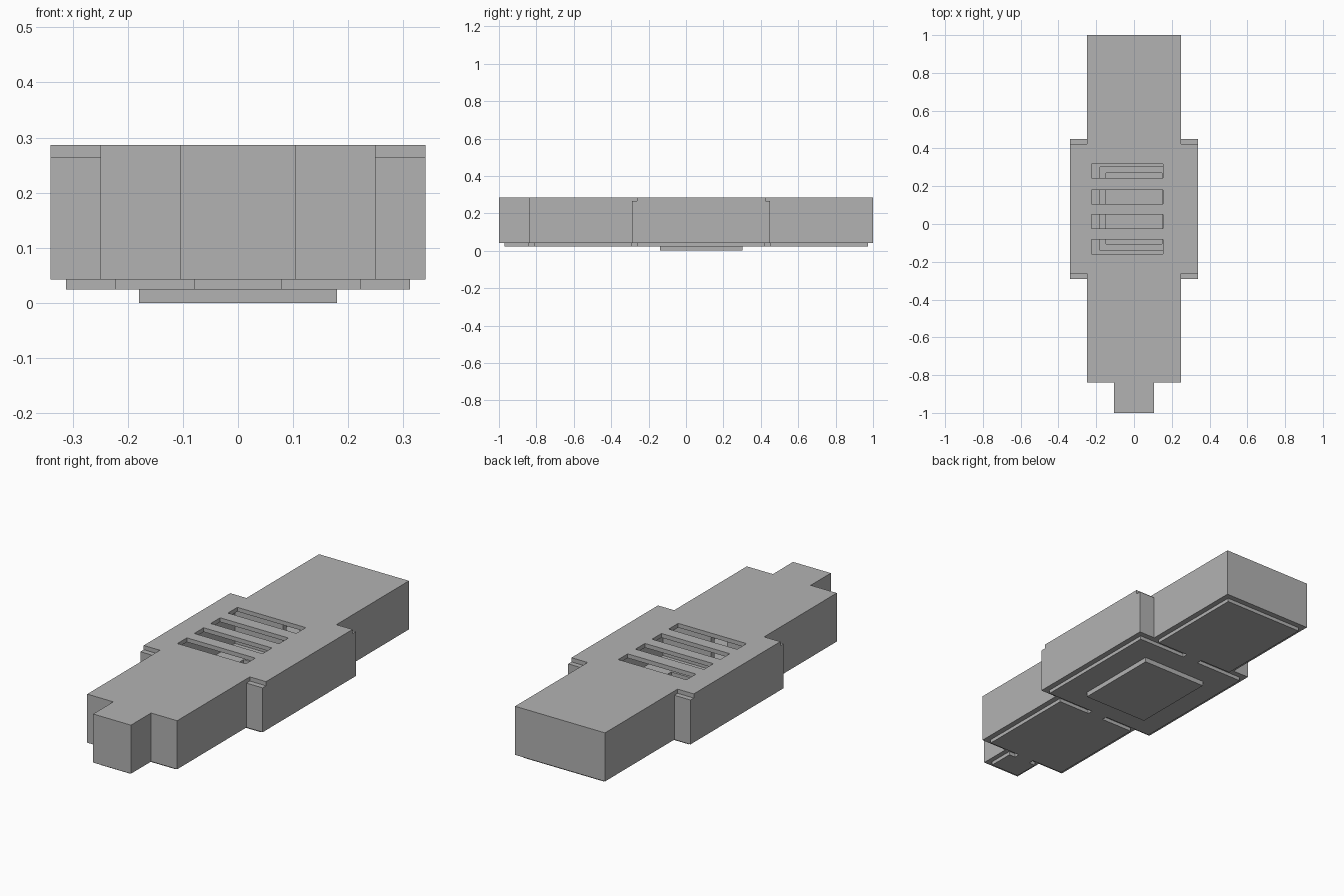
import bpy, bmesh

if "Cube" in bpy.data.objects:
    bpy.data.objects.remove(bpy.data.objects["Cube"])

grey = bpy.data.materials.new("plain grey")
grey.diffuse_color = (0.45, 0.45, 0.45, 1)
grey.use_nodes = True
grey.node_tree.nodes["Principled BSDF"].inputs["Base Color"].default_value = grey.diffuse_color


def prism(name, half, z0, z1):
    """Extrude an outline given by its right half (front to back), mirrored in x."""
    outline = half + [(-x, y) for x, y in reversed(half)]
    bm = bmesh.new()
    base = bm.faces.new([bm.verts.new((x, y, z0)) for x, y in outline])
    top = bmesh.ops.extrude_face_region(bm, geom=[base])["geom"]
    verts = [v for v in top if isinstance(v, bmesh.types.BMVert)]
    bmesh.ops.translate(bm, verts=verts, vec=(0, 0, z1 - z0))
    bmesh.ops.recalc_face_normals(bm, faces=bm.faces[:])
    mesh = bpy.data.meshes.new(name)
    bm.to_mesh(mesh)
    bm.free()
    mesh.materials.append(grey)
    ob = bpy.data.objects.new(name, mesh)
    bpy.context.collection.objects.link(ob)
    return ob


def box(name, x0, x1, y0, y1, z0, z1):
    w, c = (x1 - x0) / 2, (x0 + x1) / 2
    ob = prism(name, [(w, y0), (w, y1)], z0, z1)
    for v in ob.data.vertices:
        v.co.x += c
    return ob


def cut(ob, cutter):
    """Subtract the cutter, bake the result and remove the cutter."""
    mod = ob.modifiers.new("cut", 'BOOLEAN')
    mod.operation, mod.solver, mod.object = 'DIFFERENCE', 'EXACT', cutter
    bpy.context.view_layer.update()
    deps = bpy.context.evaluated_depsgraph_get()
    mesh = bpy.data.meshes.new_from_object(ob.evaluated_get(deps))
    ob.modifiers.clear()
    ob.data = mesh
    bpy.data.objects.remove(cutter)


# Outer footprint, and the rooms inside it joined by narrow doorways
shell_half = [(0.105, -1), (0.105, -0.84), (0.25, -0.84), (0.25, -0.29),
              (0.34, -0.29), (0.34, 0.45), (0.25, 0.45), (0.25, 1)]
rooms_half = [(0.08, -0.97), (0.08, -0.84), (0.045, -0.84), (0.045, -0.812),
              (0.222, -0.812), (0.222, -0.29), (0.045, -0.29), (0.045, -0.263),
              (0.312, -0.263), (0.312, 0.422), (0.045, 0.422), (0.045, 0.45),
              (0.222, 0.45), (0.222, 0.972)]
FLOOR, BASE, CEILING, TOP = 0.024, 0.042, 0.265, 0.286

# Hollow shell: walls and roof
shell = prism("shell", shell_half, BASE, TOP)
cut(shell, prism("room_cutter", rooms_half, 0.0, CEILING))

# Small steps at the roof corners of the wide middle
for x0, x1 in ((0.25, 0.4), (-0.4, -0.25)):
    for y0, y1 in ((-0.35, -0.263), (0.424, 0.5)):
        cut(shell, box("step_cutter", x0, x1, y0, y1, CEILING, 0.35))

# Four roof slots
for y0, y1 in ((-0.158, -0.083), (-0.025, 0.05), (0.106, 0.181), (0.243, 0.318)):
    cut(shell, box("slot_cutter", -0.226, 0.154, y0, y1, 0.24, 0.35))

# Floor plate following the rooms, open over the pit
floor = prism("floor", rooms_half, FLOOR, BASE)
cut(floor, box("pit_opening_cutter", -0.18, 0.18, -0.14, 0.302, -0.1, 0.1))

# Shallow pit tray under the middle room
tray = box("pit_tray", -0.18, 0.18, -0.14, 0.302, 0.0, FLOOR)
cut(tray, box("pit_cutter", -0.148, 0.148, -0.106, 0.27, 0.008, 0.1))
